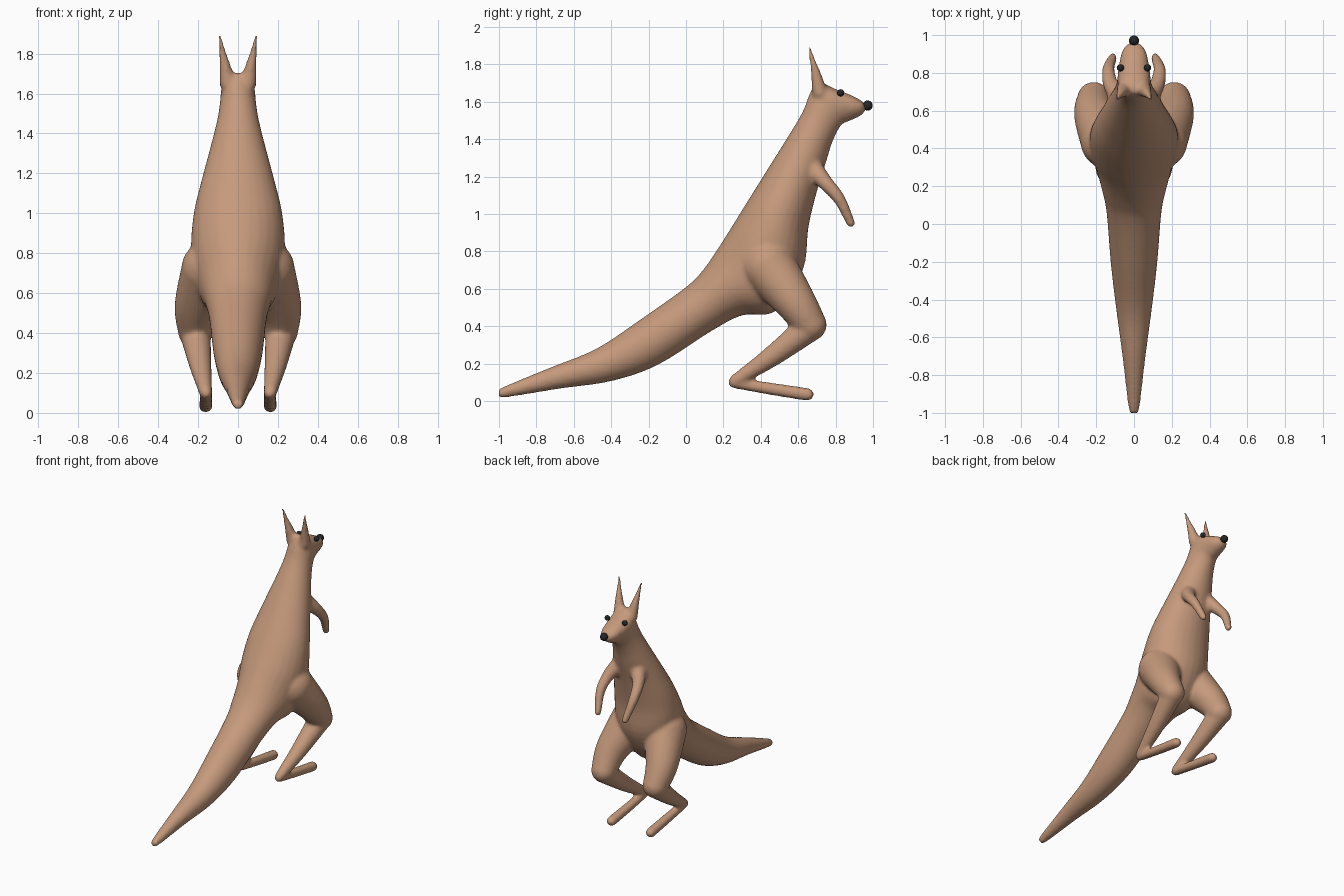
import bpy, bmesh, math
from mathutils import Vector

if "Cube" in bpy.data.objects:
    bpy.data.objects.remove(bpy.data.objects["Cube"])

SIDES = 28


def material(name, color):
    m = bpy.data.materials.new(name)
    m.diffuse_color = color
    m.use_nodes = True
    m.node_tree.nodes["Principled BSDF"].inputs["Base Color"].default_value = m.diffuse_color
    return m


def spline(rows, steps=5):
    """Catmull-Rom interpolation of equal-length number tuples."""
    out = []
    n = len(rows)
    for i in range(n - 1):
        p = [rows[max(i - 1, 0)], rows[i], rows[i + 1], rows[min(i + 2, n - 1)]]
        for s in range(steps):
            t = s / steps
            out.append([0.5 * (2 * b + (c - a) * t + (2 * a - 5 * b + 4 * c - d) * t ** 2
                               + (3 * b - a - 3 * c + d) * t ** 3)
                        for a, b, c, d in zip(*p)])
    out.append(list(rows[-1]))
    return out


def loft(bm, rings):
    """Bridge elliptical rings given as (centre, axis_u, axis_v)."""
    loops = []
    for c, u, v in rings:
        loops.append([bm.verts.new(c + u * math.cos(a) + v * math.sin(a))
                      for a in (2 * math.pi * k / SIDES for k in range(SIDES))])
    faces = [bm.faces.new(loops[0]), bm.faces.new(loops[-1])]
    for a, b in zip(loops, loops[1:]):
        for k in range(SIDES):
            j = (k + 1) % SIDES
            faces.append(bm.faces.new((a[k], a[j], b[j], b[k])))
    bmesh.ops.recalc_face_normals(bm, faces=faces)


def limb(bm, nodes):
    """Tapered round limb through (x, y, z, radius) nodes with round ends."""
    pts = spline(nodes)
    rings = []
    for i, p in enumerate(pts):
        a, b = pts[max(i - 1, 0)], pts[min(i + 1, len(pts) - 1)]
        t = (Vector(b[:3]) - Vector(a[:3])).normalized()
        u = (Vector((1, 0, 0)) - t * t.x).normalized()
        rings.append((Vector(p[:3]), u * p[3], t.cross(u) * p[3]))
    loft(bm, rings)
    for p in (pts[0], pts[-1]):
        s = bmesh.ops.create_icosphere(bm, subdivisions=3, radius=p[3])
        bmesh.ops.translate(bm, verts=s["verts"], vec=Vector(p[:3]))


def ball(name, loc, r, mat):
    me = bpy.data.meshes.new(name)
    bm = bmesh.new()
    bmesh.ops.create_uvsphere(bm, u_segments=20, v_segments=12, radius=r)
    for f in bm.faces:
        f.smooth = True
    bm.to_mesh(me)
    bm.free()
    ob = bpy.data.objects.new(name, me)
    ob.location = loc
    me.materials.append(mat)
    bpy.context.collection.objects.link(ob)


fur = material("fur", (0.56, 0.32, 0.20, 1))
dark = material("dark", (0.02, 0.02, 0.02, 1))

# Tail, torso, neck and head: back y, z, belly y, z, half width
trunk = [
    (-1.002, 0.056, -0.998, 0.034, 0.012),
    (-0.98, 0.075, -0.972, 0.018, 0.029),
    (-0.73, 0.178, -0.68, 0.065, 0.061),
    (-0.48, 0.280, -0.40, 0.106, 0.096),
    (-0.25, 0.432, -0.15, 0.193, 0.124),
    (0.00, 0.610, 0.13, 0.370, 0.146),
    (0.09, 0.700, 0.30, 0.458, 0.172),
    (0.17, 0.815, 0.48, 0.480, 0.205),
    (0.24, 0.925, 0.625, 0.700, 0.235),
    (0.33, 1.070, 0.655, 0.930, 0.222),
    (0.43, 1.230, 0.700, 1.120, 0.180),
    (0.53, 1.390, 0.750, 1.280, 0.137),
    (0.62, 1.540, 0.785, 1.390, 0.104),
    (0.66, 1.640, 0.830, 1.475, 0.090),
    (0.705, 1.705, 0.875, 1.497, 0.086),
    (0.80, 1.668, 0.920, 1.517, 0.076),
    (0.885, 1.635, 0.948, 1.537, 0.061),
    (0.945, 1.603, 0.962, 1.560, 0.036),
]
bm = bmesh.new()
rings = []
for by, bz, fy, fz, w in spline(trunk):
    back, front = Vector((0, by, bz)), Vector((0, fy, fz))
    rings.append(((back + front) / 2, Vector((w, 0, 0)), (back - front) / 2))
loft(bm, rings)

# Paired limbs: x, y, z, radius
limbs = {
    "ear": [(0.050, 0.715, 1.65, 0.042), (0.067, 0.695, 1.75, 0.027),
            (0.079, 0.679, 1.81, 0.018), (0.091, 0.660, 1.892, 0.009)],
    "arm": [(0.085, 0.685, 1.235, 0.055), (0.125, 0.745, 1.168, 0.041),
            (0.135, 0.82, 1.08, 0.033), (0.112, 0.882, 0.95, 0.024)],
    "thigh": [(0.135, 0.44, 0.72, 0.150), (0.207, 0.58, 0.535, 0.112),
              (0.213, 0.665, 0.408, 0.088)],
    "shin": [(0.212, 0.65, 0.385, 0.076), (0.187, 0.45, 0.232, 0.055),
             (0.163, 0.262, 0.108, 0.034)],
    "foot": [(0.160, 0.255, 0.098, 0.030), (0.160, 0.45, 0.066, 0.033),
             (0.162, 0.65, 0.035, 0.035)],
}
for side in (-1, 1):
    for nodes in limbs.values():
        limb(bm, [(side * x, y, z, r) for x, y, z, r in nodes])

# Fuse everything into one soft skin
me = bpy.data.meshes.new("body")
bm.to_mesh(me)
bm.free()
me.materials.append(fur)
body = bpy.data.objects.new("body", me)
bpy.context.collection.objects.link(body)
rm = body.modifiers.new("fuse", 'REMESH')
rm.mode = 'VOXEL'
rm.voxel_size = 0.011
rm.use_smooth_shade = True
sm = body.modifiers.new("soften", 'SMOOTH')
sm.factor = 0.5
sm.iterations = 10

# Nose and eyes
ball("nose", (0, 0.971, 1.58), 0.027, dark)
for side, label in ((-1, "left"), (1, "right")):
    ball(label + "_eye", (side * 0.072, 0.827, 1.648), 0.019, dark)
